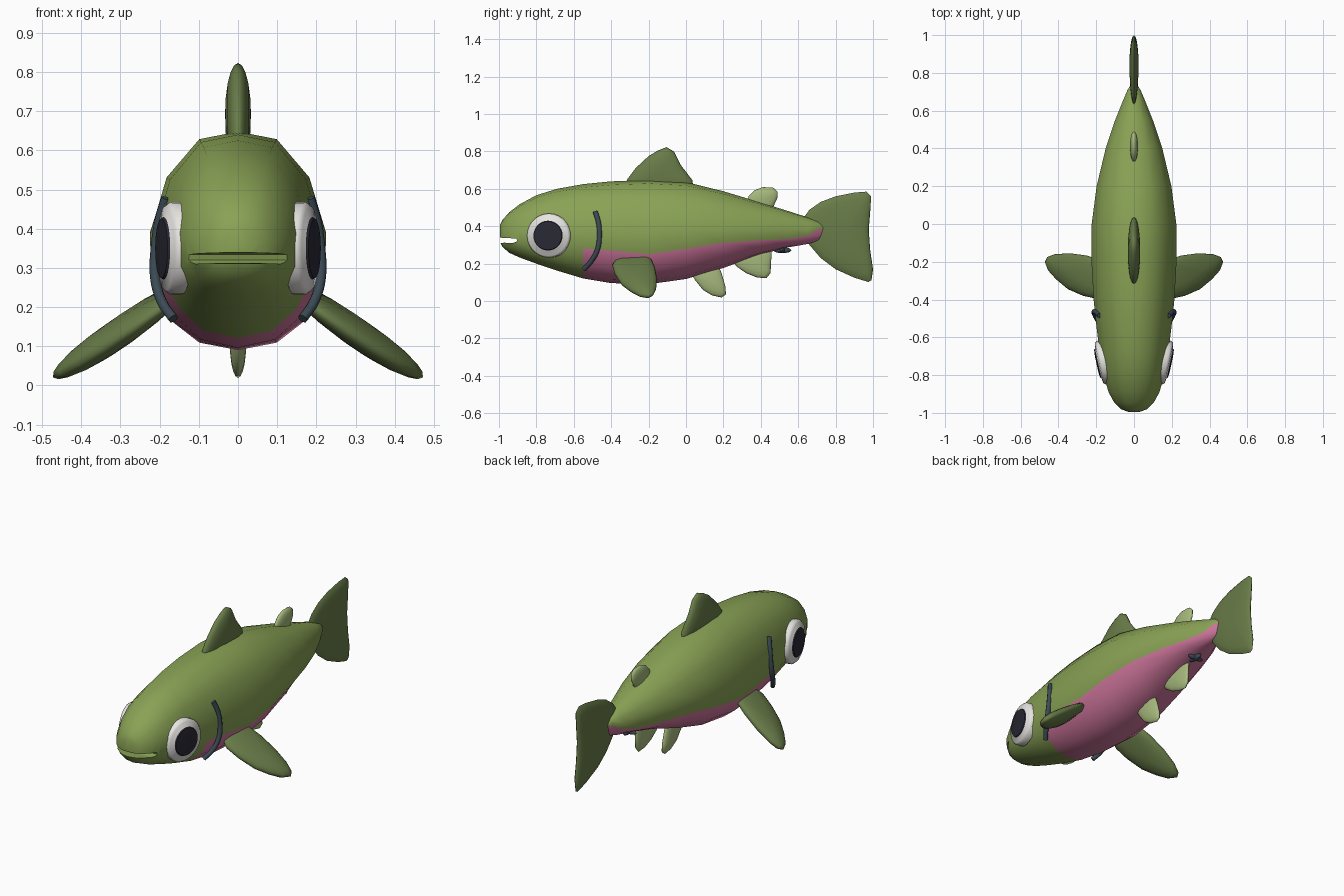
import bpy, bmesh, math
from mathutils import Vector, Matrix

if "Cube" in bpy.data.objects:
    bpy.data.objects.remove(bpy.data.objects["Cube"])


def colour(name, rgb):
    m = bpy.data.materials.new(name)
    m.diffuse_color = (*rgb, 1)
    m.use_nodes = True
    m.node_tree.nodes["Principled BSDF"].inputs["Base Color"].default_value = m.diffuse_color
    return m


GREEN = colour("body green", (0.25, 0.36, 0.09))
FIN = colour("dark fin green", (0.14, 0.20, 0.065))
PALE = colour("pale fin green", (0.38, 0.48, 0.20))
PINK = colour("belly pink", (0.62, 0.18, 0.33))
WHITE = colour("eye white", (0.82, 0.80, 0.77))
DARK = colour("pupil navy", (0.022, 0.022, 0.035))
SLATE = colour("slate", (0.045, 0.07, 0.09))


def smooth(ob, angle=60):
    bpy.ops.object.select_all(action='DESELECT')
    ob.select_set(True)
    bpy.context.view_layer.objects.active = ob
    bpy.ops.object.shade_smooth_by_angle(angle=math.radians(angle))


def finish(name, bm, mats, angle=60):
    bmesh.ops.recalc_face_normals(bm, faces=bm.faces)
    me = bpy.data.meshes.new(name)
    bm.to_mesh(me)
    bm.free()
    ob = bpy.data.objects.new(name, me)
    bpy.context.collection.objects.link(ob)
    for m in mats:
        me.materials.append(m)
    if angle:
        smooth(ob, angle)
    return ob


def bridge(bm, a, b, mat=lambda j: 0):
    n = len(a)
    for j in range(n):
        k = (j + 1) % n
        bm.faces.new((a[j], a[k], b[k], b[j])).material_index = mat(j)


# Body: stations of y, top z, bottom z, half width, colour line z
STATIONS = [
    (-0.995, 0.405, 0.315, 0.03, 0.34), (-0.98, 0.435, 0.288, 0.07, 0.33),
    (-0.945, 0.475, 0.258, 0.105, 0.32), (-0.89, 0.517, 0.233, 0.135, 0.31),
    (-0.8, 0.566, 0.20, 0.16, 0.30), (-0.69, 0.60, 0.163, 0.18, 0.29),
    (-0.55, 0.625, 0.121, 0.198, 0.28), (-0.4, 0.64, 0.096, 0.214, 0.27),
    (-0.2, 0.648, 0.09, 0.225, 0.25), (0, 0.636, 0.118, 0.224, 0.28),
    (0.2, 0.587, 0.177, 0.198, 0.312), (0.4, 0.527, 0.25, 0.15, 0.325),
    (0.55, 0.48, 0.288, 0.10, 0.332), (0.65, 0.448, 0.305, 0.06, 0.35),
    (0.71, 0.425, 0.318, 0.035, 0.385), (0.745, 0.40, 0.35, 0.012, 0.39)]
bm = bmesh.new()
rings = []
for y, top, bot, w, line in STATIONS:
    g = (line - bot) / (top - bot)
    half = [(0.44, 0.965), (0.81, 0.79), (1, 0.53), (0.98, g), (0.75, g * 0.46), (0.44, g * 0.12)]
    if y > 0.65:
        half[0:3] = [(0.44, 0.97), (0.75, 0.9), (0.95, 0.82)]
    sec = [(0, 1)] + half + [(0, 0)] + [(-x, f) for x, f in reversed(half)]
    rings.append([bm.verts.new((x * w, y, bot + f * (top - bot))) for x, f in sec])
for i in range(len(rings) - 1):
    bridge(bm, rings[i], rings[i + 1],
           lambda j: 1 if STATIONS[i][0] > -0.56 and 4 <= j <= 9 else 0)
bm.faces.new(rings[0])
bm.faces.new(rings[-1]).material_index = 1
body = finish("body", bm, [GREEN, PINK], 0)

# Mouth slot cut through the snout
bm = bmesh.new()
slot = [(-1.05, 0.308), (-0.97, 0.312), (-0.925, 0.31), (-0.902, 0.32),
        (-0.906, 0.334), (-0.94, 0.336), (-1.05, 0.342)]
sides = [[bm.verts.new((x, y, z)) for y, z in slot] for x in (-0.3, 0.3)]
bridge(bm, *sides)
for s in sides:
    bm.faces.new(s)
cutter = finish("mouth_cutter", bm, [GREEN], 0)
mod = body.modifiers.new("mouth", 'BOOLEAN')
mod.operation = 'DIFFERENCE'
mod.solver = 'EXACT'
mod.object = cutter
bpy.context.view_layer.objects.active = body
bpy.ops.object.modifier_apply(modifier=mod.name)
bpy.data.objects.remove(cutter)
smooth(body, 50)


# Fins: outline inflated into a soft pillow
def fin(name, outline, thick, mat, place):
    """place maps (u, v, offset) to a point in space"""
    bm = bmesh.new()
    n = len(outline)
    cu = sum(p[0] for p in outline) / n
    cv = sum(p[1] for p in outline) / n

    def ring(s, side):
        h = side * thick * math.sqrt(1 - s * s)
        return [bm.verts.new(place(cu + (u - cu) * s, cv + (v - cv) * s, h)) for u, v in outline]
    rim = ring(1, 0)
    for side in (1, -1):
        last = rim
        for s in (0.95, 0.82, 0.6, 0.3):
            nxt = ring(s, side)
            bridge(bm, last, nxt)
            last = nxt
        c = bm.verts.new(place(cu, cv, side * thick))
        for j in range(n):
            bm.faces.new((last[j], last[(j + 1) % n], c))
    return finish(name, bm, [mat], 80)


def upright(u, v, h):
    return (h, u, v)


fin("dorsal_fin", [(-0.33, 0.59), (-0.315, 0.65), (-0.27, 0.71), (-0.2, 0.775), (-0.15, 0.805),
                   (-0.105, 0.823), (-0.065, 0.80), (-0.03, 0.73), (0.035, 0.645), (0.04, 0.58),
                   (-0.15, 0.53)], 0.033, FIN, upright)
fin("adipose_fin", [(0.32, 0.52), (0.335, 0.56), (0.365, 0.592), (0.41, 0.609), (0.465, 0.607),
                    (0.49, 0.585), (0.488, 0.55), (0.465, 0.50), (0.41, 0.46)], 0.021, PALE, upright)
fin("pelvic_fin", [(0.02, 0.16), (0.05, 0.11), (0.09, 0.06), (0.14, 0.03), (0.19, 0.019),
                   (0.214, 0.035), (0.21, 0.08), (0.19, 0.15), (0.16, 0.22), (0.08, 0.22)],
    0.021, PALE, upright)
fin("anal_fin", [(0.23, 0.24), (0.27, 0.185), (0.32, 0.15), (0.38, 0.126), (0.43, 0.122),
                 (0.452, 0.15), (0.455, 0.21), (0.46, 0.29), (0.4, 0.32), (0.3, 0.31)],
    0.021, PALE, upright)
fin("tail_fin", [(0.625, 0.44), (0.66, 0.488), (0.72, 0.53), (0.8, 0.56), (0.9, 0.58), (0.965, 0.585),
                 (0.99, 0.56), (0.985, 0.48), (0.977, 0.38), (0.985, 0.27), (1.0, 0.17),
                 (0.992, 0.112), (0.975, 0.102), (0.9, 0.125), (0.8, 0.17), (0.72, 0.23),
                 (0.66, 0.30), (0.63, 0.36)], 0.024, FIN, upright)

PECTORAL = [(0.15, -0.2), (0.25, -0.167), (0.34, -0.155), (0.42, -0.16), (0.46, -0.175), (0.472, -0.2),
            (0.455, -0.245), (0.41, -0.295), (0.35, -0.345), (0.27, -0.38), (0.2, -0.395), (0.15, -0.37)]
# Gill slit path on the cheek
GILL = [(0.183, -0.485, 0.478), (0.2, -0.468, 0.42), (0.21, -0.463, 0.35), (0.212, -0.472, 0.28),
        (0.195, -0.505, 0.215), (0.165, -0.545, 0.17)]
# Eye profile: radius, height along its axis
EYE = [(0.118, -0.035), (0.118, -0.004), (0.108, 0.008), (0.08, 0.013), (0.076, 0.019), (0.04, 0.022)]

for side, label in ((1, "right"), (-1, "left")):
    # Pectoral fin, sloping outwards and down
    fin(label + "_pectoral_fin", PECTORAL, 0.036, FIN,
        lambda u, v, h: (side * (u + 0.57 * h),
                         v, 0.222 - (u - 0.18) * 0.72 + 0.12 * (v + 0.27) + 0.82 * h))

    # Eye: shallow dome, dark in the middle
    bm = bmesh.new()
    axis = Vector((side * math.cos(0.21), -math.sin(0.21), 0))
    across = Vector((0, 0, 1)).cross(axis)
    centre = Vector((side * 0.177, -0.735, 0.35))
    loops = []
    for r, h in EYE:
        loops.append([bm.verts.new(centre + axis * h + across * r * math.cos(a * math.tau / 28)
                                   + Vector((0, 0, r * math.sin(a * math.tau / 28))))
                      for a in range(28)])
    for i in range(len(loops) - 1):
        bridge(bm, loops[i], loops[i + 1], lambda j: 1 if i >= 3 else 0)
    bm.faces.new(loops[-1]).material_index = 1
    bm.faces.new(loops[0])
    finish(label + "_eye", bm, [WHITE, DARK], 50)

    # Gill slit: bevelled curve
    cu = bpy.data.curves.new(label + "_gill", 'CURVE')
    cu.dimensions = '3D'
    cu.bevel_depth = 0.013
    cu.bevel_resolution = 2
    cu.use_fill_caps = True
    cu.resolution_u = 4
    sp = cu.splines.new('BEZIER')
    sp.bezier_points.add(len(GILL) - 1)
    for p, (x, y, z) in zip(sp.bezier_points, GILL):
        p.co = (side * x, y, z)
        p.handle_left_type = p.handle_right_type = 'AUTO'
    cu.materials.append(SLATE)
    bpy.context.collection.objects.link(bpy.data.objects.new(label + "_gill", cu))

# Vent: small crossed lobes under the tail
for name, size in (("vent_across", (0.05, 0.014, 0.014)), ("vent_along", (0.014, 0.048, 0.016))):
    bm = bmesh.new()
    bmesh.ops.create_uvsphere(bm, u_segments=12, v_segments=8, radius=1,
                              matrix=Matrix.Translation((0, 0.515, 0.272)) @ Matrix.Diagonal((*size, 1)))
    finish(name, bm, [SLATE])
